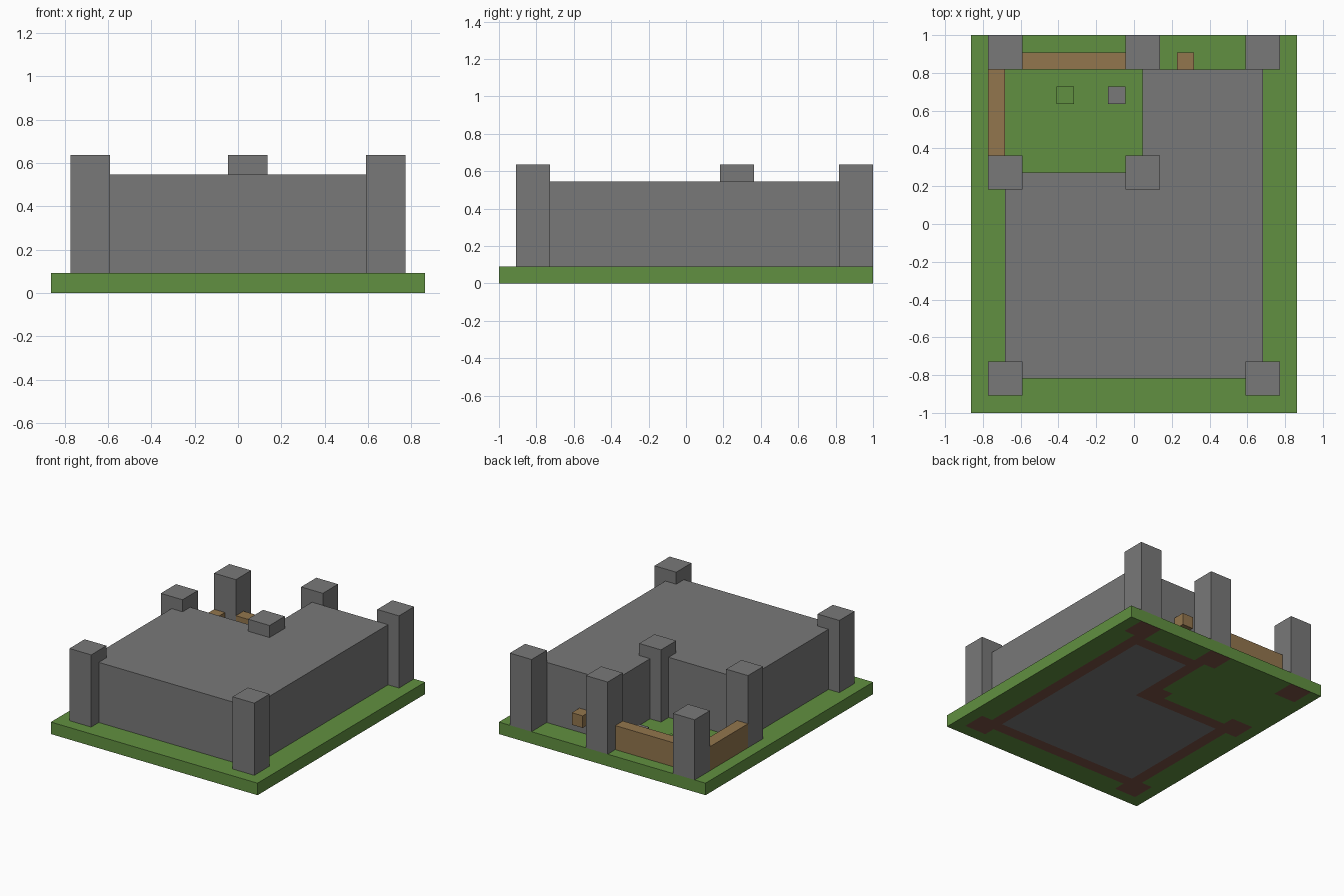
import bpy
import bmesh
from mathutils import Vector

if "Cube" in bpy.data.objects:
    bpy.data.objects.remove(bpy.data.objects["Cube"])

U = 2 / 22              # one block
W, D = 19, 22           # footprint in blocks


def material(name, rgb):
    m = bpy.data.materials.new(name)
    m.use_nodes = True
    m.diffuse_color = (*rgb, 1)
    m.node_tree.nodes["Principled BSDF"].inputs["Base Color"].default_value = (*rgb, 1)
    return m


stone = material("grey stone", (0.19, 0.19, 0.19))
grass = material("grass green", (0.12, 0.28, 0.052))
wood = material("wood brown", (0.29, 0.18, 0.075))
dirt = material("earth brown", (0.20, 0.085, 0.06))


def spot(i, j, k=0):
    """Block coordinates, counted from the front corner, to model space."""
    return Vector(((i - W / 2) * U, (j - D / 2) * U, k * U))


def finish(name, bm, *mats):
    bmesh.ops.recalc_face_normals(bm, faces=bm.faces)
    mesh = bpy.data.meshes.new(name)
    bm.to_mesh(mesh)
    bm.free()
    for m in mats:
        mesh.materials.append(m)
    obj = bpy.data.objects.new(name, mesh)
    bpy.context.collection.objects.link(obj)
    return obj


def prism(name, outline, z0, z1, mat):
    bm = bmesh.new()
    face = bm.faces.new([bm.verts.new(spot(i, j, z0)) for i, j in outline])
    new = bmesh.ops.extrude_face_region(bm, geom=[face], use_keep_orig=True)["geom"]
    top = [v for v in new if isinstance(v, bmesh.types.BMVert)]
    bmesh.ops.translate(bm, verts=top, vec=(0, 0, (z1 - z0) * U))
    return finish(name, bm, mat)


def block(name, i, j, w, d, z0, z1, mat):
    return prism(name, [(i, j), (i + w, j), (i + w, j + d), (i, j + d)], z0, z1, mat)


# Towers: corner in blocks and top height
towers = {
    "front_right_tower": (1, 1, 7), "front_left_tower": (16, 1, 7),
    "back_left_tower": (16, 20, 7), "back_middle_tower": (9, 20, 7),
    "inner_tower": (9, 14 - 1, 7), "side_tower": (1, 13, 7),
    "yard_corner_tower": (1, 20, 6),
}
for name, (i, j, top) in towers.items():
    block(name, i, j, 2, 2, 1, top, stone)

# L-shaped hall with a flat roof
prism("hall", [(2, 2), (17, 2), (17, 20), (10, 20), (10, 14), (2, 14)], 1, 6, stone)

# Other parts around the yard
block("back_fence", 3, 20, 6, 1, 1, 3, wood)
block("side_fence", 1, 15, 1, 5, 1, 3, wood)
block("wall_block", 12, 20, 1, 1, 2, 3, wood)
block("yard_grass_block", 5, 18, 1, 1, 1, 2, grass)
block("yard_stone_block", 8, 18, 1, 1, 1, 2, stone)


# Ground slab, its underside showing the floor and foundations
def in_hall(x, y, inset=0):
    a = inset
    front = 2 + a < x < 17 - a and 2 + a < y < 14 - a
    wing = 10 + a < x < 17 - a and 2 + a < y < 20 - a
    return front or wing


def underside(x, y):
    if any(i < x < i + 2 and j < y < j + 2 for i, j, _ in towers.values()):
        return 2
    if in_hall(x, y, 1):
        return 1
    return 2 if in_hall(x, y) else 0


bm = bmesh.new()
corners = [spot(0, 0), spot(W, 0), spot(W, D), spot(0, D)]
low = [bm.verts.new(c) for c in corners]
high = [bm.verts.new(c + Vector((0, 0, U))) for c in corners]
bm.faces.new(high)
for n in range(4):
    m = (n + 1) % 4
    bm.faces.new((low[n], low[m], high[m], high[n]))
grid = {(i, j): bm.verts.new(spot(i, j)) for i in range(W + 1) for j in range(D + 1)}
for i in range(W):
    for j in range(D):
        f = bm.faces.new((grid[i, j], grid[i, j + 1], grid[i + 1, j + 1], grid[i + 1, j]))
        f.material_index = underside(i + 0.5, j + 0.5)
bmesh.ops.remove_doubles(bm, verts=bm.verts, dist=U / 100)
finish("ground", bm, grass, stone, dirt)
